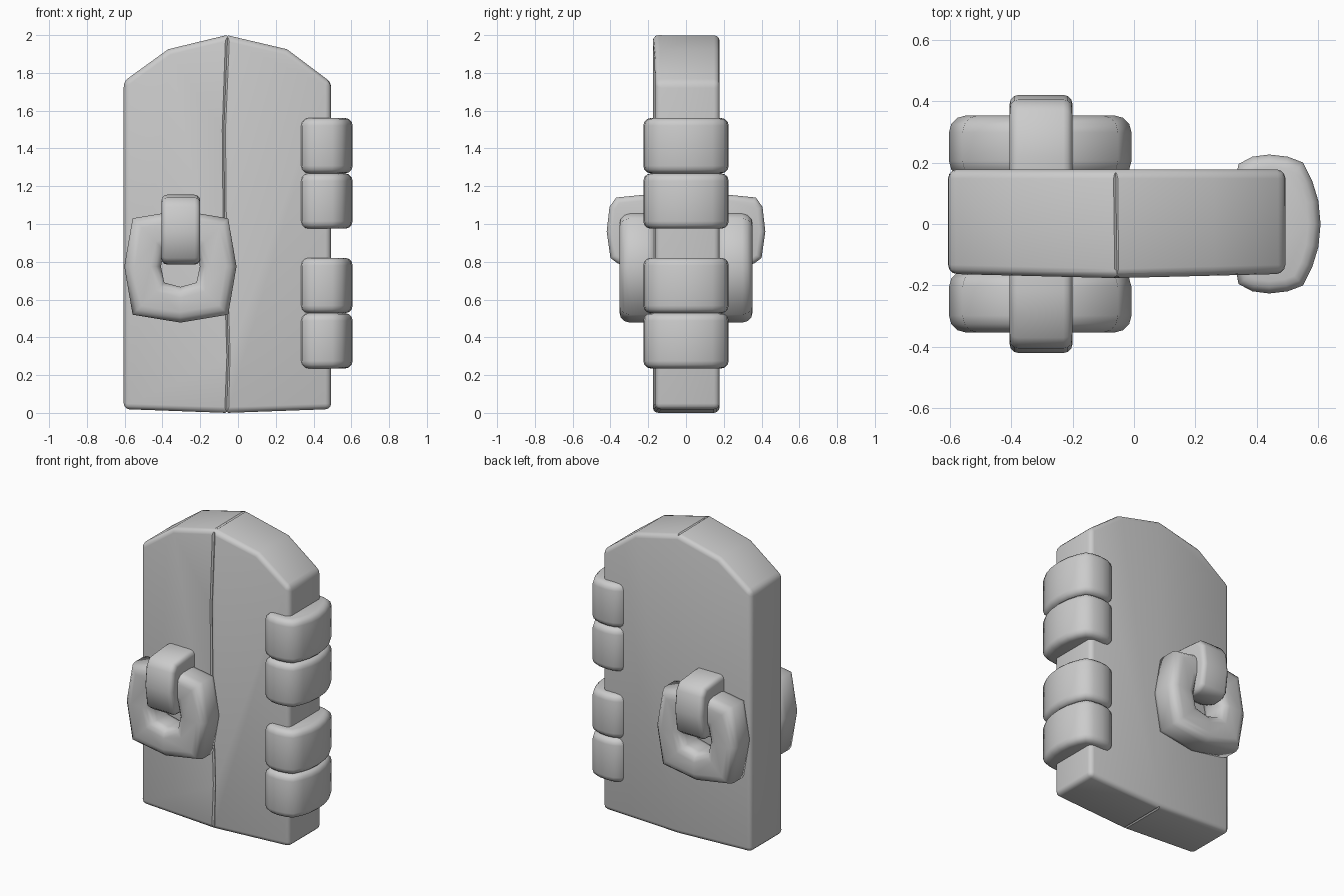
import bpy
import bmesh
import math
from mathutils import Vector

cube = bpy.data.objects.get("Cube")
if cube:
    bpy.data.objects.remove(cube, do_unlink=True)

grey = bpy.data.materials.new("plain grey")
grey.use_nodes = True
grey.diffuse_color = (0.6, 0.6, 0.6, 1)
grey.node_tree.nodes["Principled BSDF"].inputs["Base Color"].default_value = (0.6, 0.6, 0.6, 1)


def solid(name, faces, depth, bevel, segments=3, limit=40, mirror=False, shape=None):
    """Extrude flat faces (lists of 3D points) by depth, then round the edges."""
    bm = bmesh.new()
    for face in faces:
        bm.faces.new([bm.verts.new(p) for p in face])
    bmesh.ops.remove_doubles(bm, verts=bm.verts, dist=0.0001)
    result = bmesh.ops.extrude_face_region(bm, geom=bm.faces[:], use_keep_orig=True)
    moved = [g for g in result["geom"] if isinstance(g, bmesh.types.BMVert)]
    bmesh.ops.translate(bm, verts=moved, vec=Vector(depth))
    if shape:
        for v in bm.verts:
            shape(v)
    bmesh.ops.recalc_face_normals(bm, faces=bm.faces)
    mesh = bpy.data.meshes.new(name)
    bm.to_mesh(mesh)
    bm.free()
    mesh.materials.append(grey)
    obj = bpy.data.objects.new(name, mesh)
    bpy.context.collection.objects.link(obj)
    if mirror:
        mod = obj.modifiers.new("both sides", "MIRROR")
        mod.use_axis = (False, True, False)
    mod = obj.modifiers.new("rounding", "BEVEL")
    mod.width, mod.segments = bevel, segments
    mod.limit_method, mod.angle_limit = "ANGLE", math.radians(limit)
    return obj


def smooth(obj, angle=50):
    bpy.ops.object.select_all(action="DESELECT")
    obj.select_set(True)
    bpy.context.view_layer.objects.active = obj
    for mod in list(obj.modifiers):
        bpy.ops.object.modifier_apply(modifier=mod.name)
    bpy.ops.object.shade_smooth_by_angle(angle=math.radians(angle))


# Door slab: two halves meeting at the seam, thinning towards the sides
def taper(v):
    if v.co.y < 0:
        v.co.y += 0.025 * abs(v.co.x + 0.06)


def slab_face(points):
    return [(x, -0.176, z) for x, z in points]


left = [(-0.06, 0), (-0.06, 2), (-0.37, 1.925), (-0.605, 1.755), (-0.605, 0.02)]
right = [(-0.06, 0), (-0.06, 2), (0.26, 1.925), (0.493, 1.75), (0.493, 0.02)]
door = solid("door_slab", [slab_face(left), slab_face(right)],
             (0, 0.354, 0), 0.03, shape=taper)

# Seam groove cut along the top, front and bottom
curve = bpy.data.curves.new("seam_cutter", "CURVE")
curve.dimensions = "3D"
curve.bevel_depth, curve.bevel_resolution = 0.011, 0
curve.use_fill_caps = True
path = [(-0.06, 0.2, 2.002), (-0.055, -0.176, 2.002), (-0.075, -0.178, 1.5),
        (-0.07, -0.178, 0.95), (-0.05, -0.178, 0.3), (-0.06, -0.176, -0.002), (-0.06, 0.2, -0.002)]
spline = curve.splines.new("POLY")
spline.points.add(len(path) - 1)
for point, co in zip(spline.points, path):
    point.co = (*co, 1)
cutter = bpy.data.objects.new("seam_cutter", curve)
bpy.context.collection.objects.link(cutter)
bpy.ops.object.select_all(action="DESELECT")
cutter.select_set(True)
bpy.context.view_layer.objects.active = cutter
bpy.ops.object.convert(target="MESH")
cutter = bpy.context.view_layer.objects.active
cutter.hide_render = True
cut = door.modifiers.new("seam", "BOOLEAN")
cut.object, cut.operation, cut.solver = cutter, "DIFFERENCE", "EXACT"
smooth(door, 35)
bpy.data.objects.remove(cutter, do_unlink=True)

# Hinges: two pairs of rounded knuckles wrapped around one edge
half = [(0.33, 0.14), (0.34, 0.195), (0.385, 0.219), (0.44, 0.226), (0.50, 0.219),
        (0.55, 0.20), (0.58, 0.14), (0.60, 0.075)]
wrap = half + [(0.607, 0)] + [(x, -y) for x, y in reversed(half)]
for pair, base in (("lower", 0.235), ("upper", 0.975)):
    for i in range(2):
        z = base + i * 0.293
        smooth(solid(f"{pair}_hinge_knuckle_{i + 1}", [[(x, y, z) for x, y in wrap]],
                     (0, 0, 0.293), 0.04, limit=60))

# Pull rings on both sides
CX, CZ = -0.305, 0.775


def octagon(side, corner_x, corner_z, tall):
    pts = [(side, 0), (corner_x, corner_z), (0, tall), (-corner_x, corner_z),
           (-side, 0), (-corner_x, -corner_z), (0, -tall), (corner_x, -corner_z)]
    return [(CX + x, 0.15, CZ + z) for x, z in pts]


outer = octagon(0.297, 0.253, 0.255, 0.297)
inner = octagon(0.103, 0.085, 0.085, 0.108)
quads = [[outer[i], outer[i - 1], inner[i - 1], inner[i]] for i in range(8)]
smooth(solid("pull_ring", quads, (0, 0.203, 0), 0.055, limit=75, mirror=True), 75)

# Hooks holding the rings
hook = [(0.1, 1.155), (0.22, 1.155), (0.37, 1.14), (0.405, 1.09), (0.42, 0.96),
        (0.40, 0.82), (0.36, 0.79), (0.29, 0.785), (0.22, 0.81), (0.1, 0.88)]
smooth(solid("ring_hook", [[(-0.405, y, z) for y, z in hook]],
             (0.205, 0, 0), 0.03, limit=60, mirror=True))
